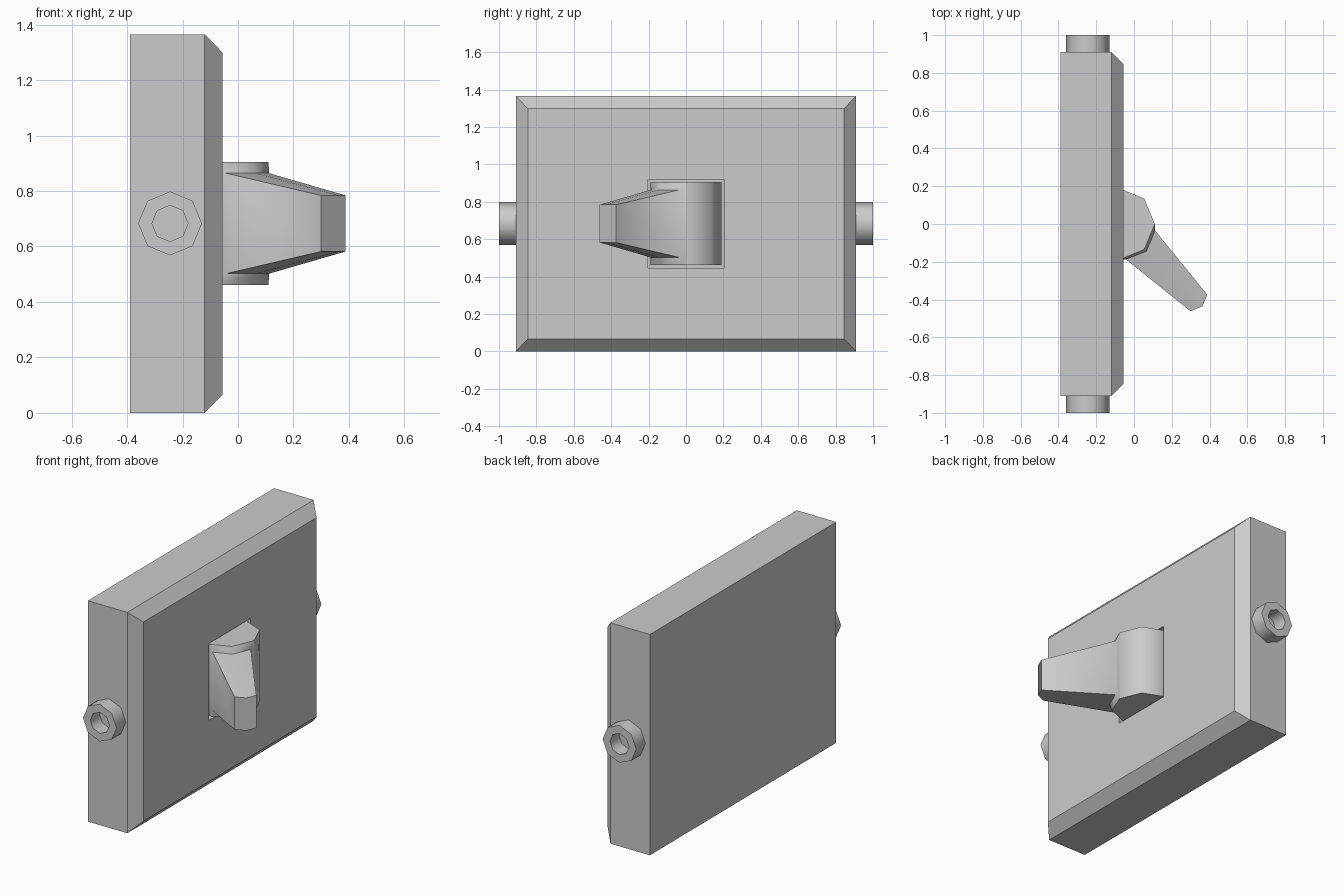
import bpy, bmesh
from math import cos, sin, pi, radians

if "Cube" in bpy.data.objects:
    bpy.data.objects.remove(bpy.data.objects["Cube"])

MID_Z = 0.683


def loft(name, rings, caps=True):
    """Skin a list of equal-length point rings into one mesh object."""
    bm = bmesh.new()
    loops = [[bm.verts.new(p) for p in ring] for ring in rings]
    n = len(loops[0])
    for a, b in zip(loops, loops[1:]):
        for i in range(n):
            j = (i + 1) % n
            bm.faces.new((a[i], a[j], b[j], b[i]))
    if caps:
        bm.faces.new(loops[0])
        bm.faces.new(loops[-1])
    bmesh.ops.recalc_face_normals(bm, faces=bm.faces[:])
    mesh = bpy.data.meshes.new(name)
    bm.to_mesh(mesh)
    bm.free()
    obj = bpy.data.objects.new(name, mesh)
    bpy.context.collection.objects.link(obj)
    bpy.ops.object.select_all(action='DESELECT')
    obj.select_set(True)
    bpy.context.view_layer.objects.active = obj
    return obj


def smooth(obj):
    bpy.ops.object.shade_smooth_by_angle(angle=radians(50))


def rect(x, y0, y1, z0, z1):
    return [(x, y0, z0), (x, y1, z0), (x, y1, z1), (x, y0, z1)]


def octagon(r):
    return [(r * cos(i * pi / 4), r * sin(i * pi / 4)) for i in range(8)]


# Box with bevelled front and a recessed opening for the switch
loft("switch_housing", [
    rect(-0.39, -0.91, 0.91, 0, 1.365),
    rect(-0.12, -0.91, 0.91, 0, 1.365),
    rect(-0.055, -0.845, 0.845, 0.067, 1.298),
    rect(-0.055, -0.203, 0.203, 0.446, 0.92),
    rect(-0.28, -0.203, 0.203, 0.446, 0.92),
])

# Hollow conduit stubs on both ends
for side, label in ((-1, "front"), (1, "rear")):
    rings = [[(-0.245 + u, side * y, MID_Z + v) for u, v in octagon(r)]
             for r, y in ((0.115, 0.91), (0.115, 1.0), (0.065, 1.0), (0.065, 0.91))]
    smooth(loft(label + "_conduit_stub", rings, caps=False))

# Pivot drum sitting in the recess
smooth(loft("pivot_drum", [[(-0.08 + u, v, z) for u, v in octagon(0.19)]
                           for z in (0.461, 0.905)]))


# Tapered lever growing out of two drum facets
def lever_ring(points, half):
    return ([(x, y, MID_Z - half) for x, y in points] +
            [(x, y, MID_Z + half) for x, y in reversed(points)])


smooth(loft("lever", [
    lever_ring([(-0.08, -0.19), (0.054, -0.134), (0.11, 0)], 0.222),
    lever_ring([(-0.043, -0.187), (0.065, -0.145), (0.112, -0.035)], 0.181),
    lever_ring([(0.30, -0.462), (0.363, -0.435), (0.388, -0.375)], 0.101),
]))
